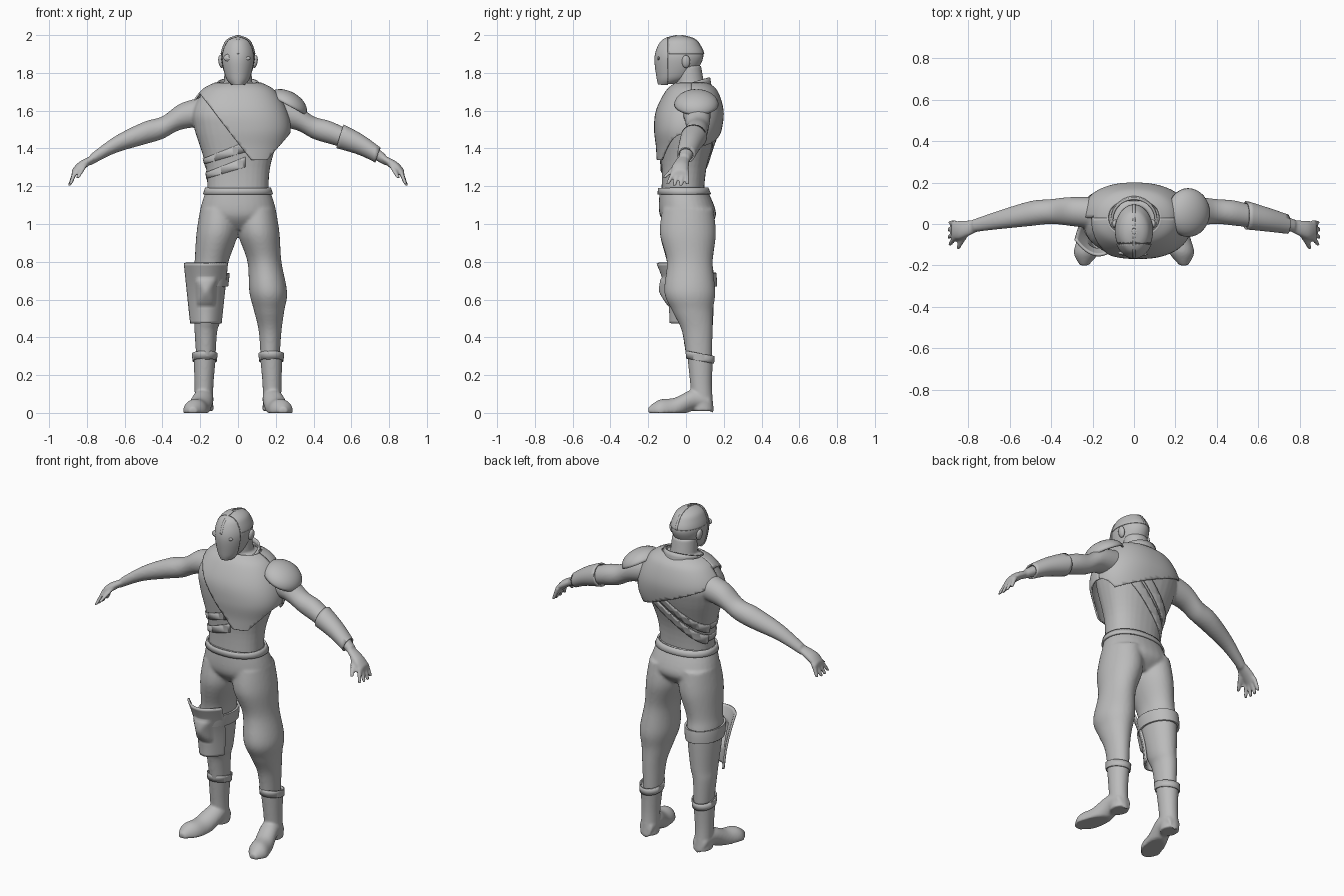
import bpy, bmesh, math
from mathutils import Vector, Matrix

if "Cube" in bpy.data.objects:
    bpy.data.objects.remove(bpy.data.objects["Cube"])

COLOUR = (.5, .5, .5, 1)
grey = bpy.data.materials.new("plain grey")
grey.use_nodes = True
grey.diffuse_color = COLOUR
grey.node_tree.nodes["Principled BSDF"].inputs["Base Color"].default_value = COLOUR

X, Y, Z = Vector((1, 0, 0)), Vector((0, 1, 0)), Vector((0, 0, 1))


def smooth_rows(rows, steps=6):
    """Catmull-Rom interpolation between cross-sections."""
    rows = [Vector(row) for row in rows]
    padded = [rows[0]] + rows + [rows[-1]]
    result = []
    for before, start, end, after in zip(padded, padded[1:], padded[2:], padded[3:]):
        tangent_in, tangent_out = (end - before) / 2, (after - start) / 2
        for step in range(steps):
            t = step / steps
            blend = t * t * (3 - 2 * t)
            result.append(start.lerp(end, blend) + tangent_in * (t * (1 - t) ** 2)
                          - tangent_out * (t * t * (1 - t)))
    return result + [rows[-1]]


def loft(bm, rows, axis="z", side=1, ratio=1, power=2, caps=True, grow=0, sides=32):
    """Rows are (x, y, z, radius); ratio is the second radius over the first."""
    rings = []
    for x, y, z, radius in smooth_rows(rows):
        ring = []
        for k in range(sides):
            angle = math.tau * k / sides
            c, s = math.cos(angle), math.sin(angle)
            a = (radius + grow) * math.copysign(abs(c) ** (2 / power), c)
            b = (radius * ratio + grow) * math.copysign(abs(s) ** (2 / power), s)
            offset = {"x": (0, a, b), "y": (a, 0, b), "z": (a, b, 0)}[axis]
            point = Vector((x, y, z)) + Vector(offset)
            point.x *= side
            ring.append(bm.verts.new(point))
        rings.append(ring)
    faces = []
    for low, high in zip(rings, rings[1:]):
        for k in range(sides):
            faces.append(bm.faces.new((low[k - 1], low[k], high[k], high[k - 1])))
    if caps:
        faces += [bm.faces.new(rings[0]), bm.faces.new(rings[-1])]
    bmesh.ops.recalc_face_normals(bm, faces=faces)


def finish(name, bm, thick=0, voxel=0):
    mesh = bpy.data.meshes.new(name)
    bm.to_mesh(mesh)
    bm.free()
    mesh.materials.append(grey)
    part = bpy.data.objects.new(name, mesh)
    bpy.context.scene.collection.objects.link(part)
    bpy.ops.object.select_all(action="DESELECT")
    part.select_set(True)
    bpy.context.view_layer.objects.active = part
    if voxel:
        blend = part.modifiers.new("blend", "REMESH")
        blend.mode, blend.voxel_size, blend.use_smooth_shade = "VOXEL", voxel, True
        relax = part.modifiers.new("relax", "SMOOTH")
        relax.factor, relax.iterations = .5, 5
        mesh.shade_smooth()
    else:
        bpy.ops.object.shade_smooth_by_angle(angle=math.radians(45))
    if thick:
        solid = part.modifiers.new("thickness", "SOLIDIFY")
        solid.thickness, solid.offset = thick, 1


def above(z, slope=0, lean=0):
    """Trim away all above a plane that climbs along x and y."""
    return Vector((-slope, -lean, 1)), z


def below(z, slope=0, lean=0):
    normal, height = above(z, slope, lean)
    return -normal, -height


def shell(name, rows, cuts, thick, **options):
    """Open skin over a loft; each cut (normal, distance) removes what lies beyond."""
    bm = bmesh.new()
    loft(bm, rows, caps=False, sides=64, **options)
    for normal, distance in cuts:
        bmesh.ops.bisect_plane(bm, geom=bm.verts[:] + bm.edges[:] + bm.faces[:],
                               plane_co=normal * distance / normal.length_squared,
                               plane_no=normal, clear_outer=True)
    finish(name, bm, thick)


def ball(name, centre, radii, turn=0, half=False, thick=0):
    bm = bmesh.new()
    bmesh.ops.create_uvsphere(bm, u_segments=32, v_segments=16, radius=1)
    if half:
        lower = [v for v in bm.verts if v.co.z < -.01]
        bmesh.ops.delete(bm, geom=lower, context="VERTS")
    bm.transform(Matrix.Translation(centre) @ Matrix.Rotation(turn, 4, "Y")
                 @ Matrix.Diagonal((*radii, 1)))
    finish(name, bm, thick)


# Bare body: torso, neck, arms and hands blended together
torso = [(0, -.02, 1.1, .16), (0, -.01, 1.3, .17), (0, .01, 1.5, .23),
         (0, .02, 1.6, .24), (0, .03, 1.7, .18), (0, .03, 1.74, .1)]
neck = [(0, .03, 1.66, .08), (0, .01, 1.84, .07)]
arm = [(.15, .05, 1.6, .08), (.3, .06, 1.57, .07), (.4, .06, 1.51, .06),
       (.5, .05, 1.48, .06), (.65, .02, 1.42, .045), (.78, -.01, 1.34, .03)]
palm = [(.76, -.01, 1.35, .03), (.84, -.03, 1.3, .045), (.88, -.03, 1.26, .04)]
bm = bmesh.new()
loft(bm, torso, ratio=.7, power=2.3)
loft(bm, neck)
for side in (1, -1):
    loft(bm, arm, "x", side)
    loft(bm, palm, "x", side, ratio=.65)
    for finger in (-1.5, -.5, .5, 1.5):
        knuckle = (.86, -.03 + .023 * finger, 1.28, .014)
        tip = (.895 - .005 * abs(finger), -.045 + .035 * finger, 1.2 + .007 * abs(finger), .01)
        loft(bm, [knuckle, tip], side=side)
    loft(bm, [(.81, -.04, 1.32, .02), (.85, -.12, 1.24, .01)], side=side)
finish("body", bm, voxel=.007)

# Head with face mask, skull cap, centre ridge, eyes and ears
head = [(0, -.1, 1.74, .03), (0, -.06, 1.78, .065), (0, -.035, 1.88, .09),
        (0, -.035, 1.95, .074), (0, -.035, 1.98, .05), (0, -.035, 1.995, .01)]
bm = bmesh.new()
loft(bm, head, ratio=1.4)
finish("head", bm)
shell("face_mask", head, [(Y, -.095)], .006, ratio=1.4)
shell("skull_cap", head, [(-Y, .09), below(1.9)], .003, ratio=1.4)
shell("head_ridge", head, [(X, .006), (-X, .006), below(1.9)], .006, ratio=1.4)
for side, label in ((1, "left"), (-1, "right")):
    ball(label + "_eye", (.045 * side, -.145, 1.876), (.022, .007, .01), turn=-.15 * side)
    ball(label + "_ear", (.09 * side, 0, 1.86), (.014, .022, .034), turn=.15 * side)
ball("eye_patch", (-.047, -.14, 1.88), (.03, .01, .02))

# Raised collar, higher at the back
shell("collar", neck, [above(1.74, lean=.3), below(1.67, lean=.3)], .012, grow=.025)

# One-shouldered armour: chest plate and back plate
armour = [(.01, -.02, 1.3, .19), (.02, 0, 1.4, .22), (.02, .01, 1.5, .25),
          (0, .02, 1.6, .25), (0, .03, 1.7, .19), (0, .03, 1.74, .12)]
flank = below(1.16, slope=1.2)
shell("chest_plate", armour, [(Y, .03), below(1.43, slope=-1.3), below(1.34), flank],
      .009, ratio=.68, power=2.3)
shell("back_plate", armour, [(-Y, -.03), below(1.51, slope=-.43), flank],
      .009, ratio=.68, power=2.3)

# Diagonal straps around the ribs and across the back
for label, height in (("upper", 1.4), ("lower", 1.32)):
    shell(label + "_rib_wrap", torso, [(Y, .02), (X, .04), above(height + .02, slope=.4),
          below(height - .03, slope=.3)], .006, ratio=.7, power=2.3)
    shell(label + "_back_strap", torso, [(-Y, -.02), above(height + .09, slope=.8),
          below(height + .03, slope=.8)], .007, ratio=.7, power=2.3)

# Left shoulder guard and forearm bracer
ball("left_shoulder_guard", (.26, .055, 1.63), (.105, .11, .065), turn=.5, half=True, thick=.008)
opening = Vector((1, 0, -.3))
shell("left_bracer", arm, [(opening, .33), (-opening, -.1)], .009, axis="x", grow=.003)

# Trousers: pelvis and both legs blended
pelvis = [(0, -.015, 1.19, .165), (0, .01, 1.05, .2), (0, .01, .97, .12)]
thigh = [(.1, .01, 1.08, .1), (.11, .01, .95, .11), (.14, .02, .8, .09)]
shin = [(.17, .06, .43, .06), (.17, .07, .28, .05)]
left_leg = thigh + [(.16, .02, .64, .1), (.165, .035, .54, .08)] + shin
right_leg = thigh + [(.15, .03, .7, .09), (.16, .05, .5, .07)] + shin
bm = bmesh.new()
loft(bm, pelvis, ratio=.75, power=2.2)
loft(bm, left_leg, ratio=1.35)
loft(bm, right_leg, ratio=1.35, side=-1)
finish("trousers", bm, voxel=.009)

# Rolled waistband and right knee band
shell("waistband", pelvis, [below(1.155)], .01, ratio=.75, power=2.2)
shell("right_knee_band", right_leg, [above(.74), below(.67)], .012, ratio=1.35, side=-1)

# Right knee plate: curved sheet with a raised knee boss
bm = bmesh.new()
bmesh.ops.create_grid(bm, x_segments=24, y_segments=24, size=1)
for v in bm.verts:
    across, height = v.co.x, (v.co.y + 1) / 2
    boss = max(0, 1 - max(abs(across) * 2, abs(height - .53) * 4.5)) ** .6
    bend = .02 * math.sin(math.pi * height) + .075 * across ** 2
    v.co = (-.17 + across * (.073 + .035 * height),
            -.075 - .07 * height + bend - .04 * boss,
            .475 + .32 * height)
finish("right_knee_plate", bm, thick=.012)

# Boots with cuffs, flat soles and toes turned slightly out
shaft = [(.175, .075, .33, .062), (.18, .08, .15, .05), (.18, .09, .01, .05)]
foot = [(.175, .14, .03, .03), (.18, .12, .06, .045), (.185, .04, .07, .055),
        (.21, -.06, .02, .06), (.23, -.14, .01, .06), (.24, -.2, .01, .02)]
for side, label in ((1, "left"), (-1, "right")):
    bm = bmesh.new()
    loft(bm, shaft, side=side, ratio=1.15)
    loft(bm, foot, "y", side)
    for v in bm.verts:
        v.co.z = max(v.co.z, 0)
        v.co.z = min(v.co.z, .32 - .2 * v.co.y)
    finish(label + "_boot", bm, voxel=.007)
    shell(label + "_boot_cuff", shaft, [above(.33, lean=-.2), below(.29, lean=-.2)], .007,
          side=side, ratio=1.15)
